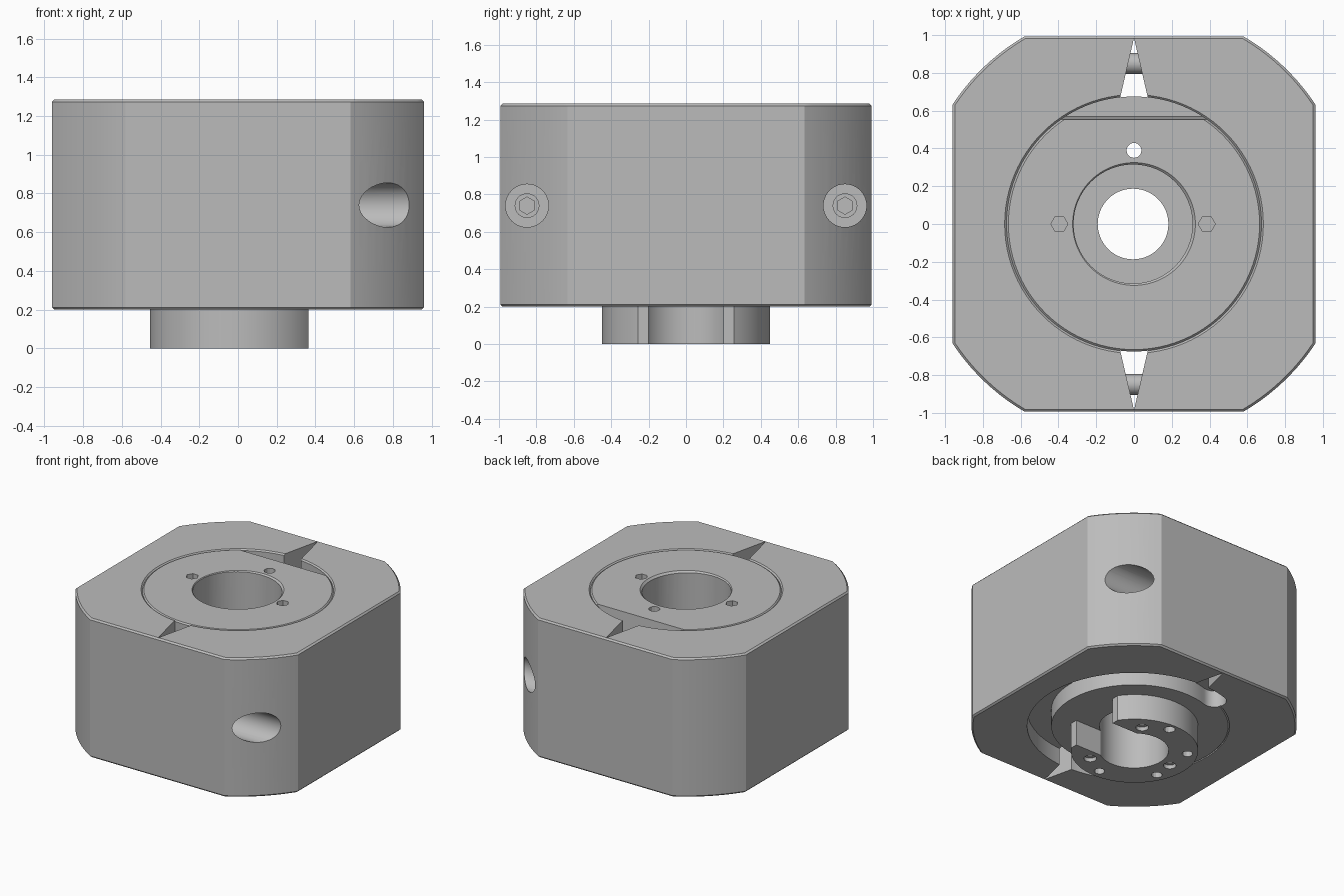
import bpy, bmesh
from math import sin, cos, pi, radians, acos, atan2, hypot, sqrt
from mathutils import Matrix

cube = bpy.data.objects.get("Cube")
if cube:
    bpy.data.objects.remove(cube, do_unlink=True)

grey = bpy.data.materials.new("machined_grey")
grey.use_nodes = True
COLOUR = (0.5, 0.5, 0.5, 1)
grey.diffuse_color = COLOUR
grey.node_tree.nodes["Principled BSDF"].inputs["Base Color"].default_value = COLOUR

BOTTOM, TOP = 0.2, 1.285
HUB_R = 0.675
BOLT_Z = 0.74


def make(name, bm):
    bmesh.ops.recalc_face_normals(bm, faces=bm.faces)
    mesh = bpy.data.meshes.new(name)
    bm.to_mesh(mesh)
    bm.free()
    mesh.materials.append(grey)
    ob = bpy.data.objects.new(name, mesh)
    bpy.context.collection.objects.link(ob)
    return ob


def prism(name, outline, z0, z1):
    bm = bmesh.new()
    face = bm.faces.new([bm.verts.new((x, y, z0)) for x, y in outline])
    up = bmesh.ops.extrude_face_region(bm, geom=[face])
    verts = [v for v in up["geom"] if isinstance(v, bmesh.types.BMVert)]
    bmesh.ops.translate(bm, verts=verts, vec=(0, 0, z1 - z0))
    return make(name, bm)


def arc(r, a0, a1, n, cx=0, cy=0):
    return [(cx + r * cos(a0 + (a1 - a0) * i / n), cy + r * sin(a0 + (a1 - a0) * i / n))
            for i in range(n + 1)]


def disc(name, r, z0, z1, x=0, y=0, sides=64):
    return prism(name, arc(r, 0, 2 * pi, sides, x, y)[:-1], z0, z1)


def box(name, x0, x1, y0, y1, z0, z1):
    return prism(name, [(x0, y0), (x1, y0), (x1, y1), (x0, y1)], z0, z1)


def cone(name, r0, r1, z0, z1):
    bm = bmesh.new()
    bmesh.ops.create_cone(bm, cap_ends=True, segments=96, radius1=r0, radius2=r1,
                          depth=z1 - z0, matrix=Matrix.Translation((0, 0, (z0 + z1) / 2)))
    return make(name, bm)


def along_x(ob, y):
    """Turn an upright prism to lie along x at the bolt height."""
    ob.data.transform(Matrix.Translation((0, y, BOLT_Z)) @ Matrix.Rotation(pi / 2, 4, "Y"))
    return ob


def apply(ob, mod):
    bpy.context.view_layer.objects.active = ob
    bpy.ops.object.modifier_apply(modifier=mod.name)


def combine(ob, other, operation="DIFFERENCE"):
    mod = ob.modifiers.new("boolean", "BOOLEAN")
    mod.operation, mod.solver, mod.object = operation, "EXACT", other
    apply(ob, mod)
    bpy.data.objects.remove(other, do_unlink=True)


def chamfer(ob, width):
    mod = ob.modifiers.new("chamfer", "BEVEL")
    mod.width, mod.segments = width, 1
    mod.limit_method, mod.angle_limit = "ANGLE", radians(60)
    apply(ob, mod)


def finish(ob):
    bpy.ops.object.select_all(action="DESELECT")
    ob.select_set(True)
    bpy.context.view_layer.objects.active = ob
    bpy.ops.object.shade_smooth_by_angle(angle=radians(25))


def c_groove():
    """C-shaped underside channel with round ends, open towards -x."""
    mid, half, a = 0.67, 0.085, radians(108)
    outline = arc(mid + half, -a, a, 72)
    outline += arc(half, a, a + pi, 12, mid * cos(a), mid * sin(a))[1:-1]
    outline += arc(mid - half, a, -a, 72)
    outline += arc(half, pi - a, 2 * pi - a, 12, mid * cos(a), -mid * sin(a))[1:-1]
    return prism("groove_cutter", outline, BOTTOM - 0.1, BOTTOM + 0.13)


# Housing: flat sides with turned, rounded corners
half_x, half_y, corner_r = 0.96, 0.993, 1.15
start = acos(half_x / corner_r)
end = atan2(half_y, sqrt(corner_r ** 2 - half_y ** 2))
outline = []
for sx, sy in ((1, 1), (-1, 1), (-1, -1), (1, -1)):
    pts = [(sx * x, sy * y) for x, y in arc(corner_r, start, end, 10)]
    outline += pts if sx * sy > 0 else pts[::-1]
housing = prism("housing", outline, BOTTOM, TOP)
chamfer(housing, 0.012)
combine(housing, disc("bore_cutter", HUB_R, 0, 2, sides=96))
combine(housing, cone("rim_cutter", HUB_R - 0.002, HUB_R + 0.014, TOP - 0.012, TOP + 0.004))
combine(housing, c_groove())
for s in (-1, 1):
    # Clamping split and bolt counterbore
    combine(housing, prism("split_cutter", [(-0.08, s * 0.64), (0.08, s * 0.64), (0, s * 0.985)], 0, 2))
    combine(housing, along_x(disc("counterbore_cutter", 0.115, 0.4, 1.3, sides=40), s * 0.85))
finish(housing)

# Hub: inner cylinder, boss below, stepped bore
hub = disc("hub", HUB_R, BOTTOM, TOP - 0.002, sides=96)
chamfer(hub, 0.01)
combine(hub, c_groove())
boss = disc("boss", 0.45, 0, BOTTOM + 0.05, x=-0.005)
combine(boss, box("slot_cutter", 0, 1, -0.2, 0.2, -1, BOTTOM))
combine(boss, box("tip_cutter", 0.365, 1, -0.4, 0.4, -1, BOTTOM))
combine(hub, boss, "UNION")
combine(hub, disc("through_cutter", 0.187, -1, 2, x=-0.005))
combine(hub, disc("upper_bore_cutter", 0.315, 0.6, 2, x=-0.005))
combine(hub, cone("bore_rim_cutter", 0.31, 0.33, TOP - 0.017, TOP + 0.003))
combine(hub, disc("lower_bore_cutter", 0.245, -1, 0.5))

# Flat segment cut into the top, with a slightly sloping wall
flat = box("flat_cutter", -1, 1, 0.545, 1, TOP - 0.2, TOP + 0.1)
for v in flat.data.vertices:
    if v.co.y < 0.6 and v.co.z < TOP:
        v.co.y += 0.025
combine(hub, flat)

# Pin holes: one right through, the rest blind
combine(hub, disc("pin_cutter", 0.04, -1, 2, y=0.39, sides=12))
for x in (-0.395, 0.385):
    combine(hub, disc("pin_cutter", 0.045, TOP - 0.15, 2, x=x, sides=6))
for a in (147, 205, 270):
    t = radians(a)
    combine(hub, disc("pin_cutter", 0.038, -1, 0.12, 0.38 * cos(t), 0.38 * sin(t), 12))
for a in (60, 180, 300):
    t = radians(a)
    x, y = 0.33 * cos(t), 0.33 * sin(t)
    combine(hub, disc("screw_cutter", 0.045, -1, 0.03, x, y, 16))
    combine(hub, disc("screw_cutter", 0.024, -1, 0.1, x, y, 12))
finish(hub)

# Clamping bolts with hexagon sockets, crossing the splits
for s, side in ((-1, "front"), (1, "back")):
    bolt = along_x(disc(side + "_clamp_bolt", 0.055, -0.3, 0.41, sides=24), s * 0.85)
    combine(bolt, along_x(disc("head", 0.066, 0.38, 0.5, sides=32), s * 0.85), "UNION")
    combine(bolt, along_x(disc("socket_cutter", 0.046, 0.44, 0.6, sides=6), s * 0.85))
    finish(bolt)
